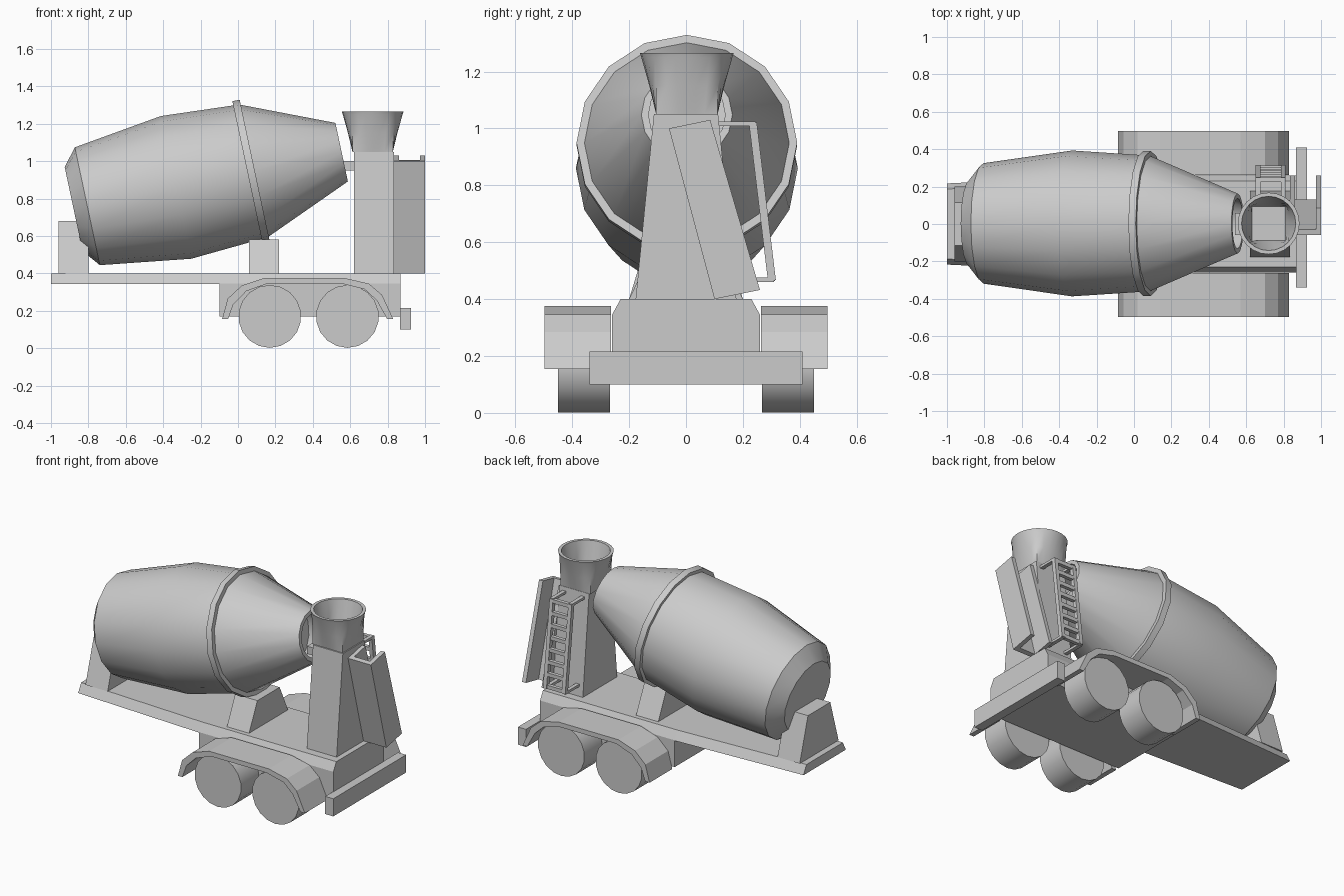
import bpy, bmesh
from math import sin, cos, pi, radians
from mathutils import Vector, Matrix

if "Cube" in bpy.data.objects:
    bpy.data.objects.remove(bpy.data.objects["Cube"])

GREY = (0.6, 0.6, 0.6, 1)
mat = bpy.data.materials.new("plain grey")
mat.use_nodes = True
mat.diffuse_color = GREY
mat.node_tree.nodes["Principled BSDF"].inputs["Base Color"].default_value = GREY


def finish(name, bm, smooth=0):
    bmesh.ops.recalc_face_normals(bm, faces=bm.faces)
    me = bpy.data.meshes.new(name)
    bm.to_mesh(me)
    bm.free()
    me.materials.append(mat)
    ob = bpy.data.objects.new(name, me)
    bpy.context.collection.objects.link(ob)
    if smooth:
        bpy.ops.object.select_all(action='DESELECT')
        ob.select_set(True)
        bpy.context.view_layer.objects.active = ob
        bpy.ops.object.shade_smooth_by_angle(angle=radians(smooth))
    return ob


def loft(name, rings, smooth=0, closed=False):
    """Skin a list of equal-length rings; cap the ends or close the loop."""
    bm = bmesh.new()
    loops = [[bm.verts.new(p) for p in ring] for ring in rings]
    n = len(loops[0])
    pairs = list(zip(loops, loops[1:]))
    if closed:
        pairs.append((loops[-1], loops[0]))
    for a, b in pairs:
        for i in range(n):
            j = (i + 1) % n
            bm.faces.new((a[i], a[j], b[j], b[i]))
    if not closed:
        bm.faces.new(loops[0])
        bm.faces.new(loops[-1])
    return finish(name, bm, smooth)


def extrude_x(name, section, x0, x1):
    return loft(name, [[(x, y, z) for y, z in section] for x in (x0, x1)])


def extrude_y(name, section, y0, y1, smooth=0):
    return loft(name, [[(x, y, z) for x, z in section] for y in (y0, y1)], smooth)


def box(name, x0, x1, y0, y1, z0, z1):
    return extrude_x(name, [(y0, z0), (y1, z0), (y1, z1), (y0, z1)], x0, x1)


def pedestal(name, x0, x1, wide, narrow, z0, z1):
    return extrude_x(name, [(-wide, z0), (wide, z0), (narrow, z1), (-narrow, z1)], x0, x1)


def bar(name, x0, x1, a, b, t):
    """Bar of depth t running between two (y, z) points."""
    a, b = Vector(a), Vector(b)
    d = (b - a).normalized()
    n = Vector((-d.y, d.x)) * t / 2
    return extrude_x(name, [a - n, b - n, b + n, a + n], x0, x1)


# Tapered bed with bevelled sides, and the deep chassis under its front half
def bed_section(x, half, low):
    return [(x, -half, low), (x, half, low), (x, half, 0.345), (x, half - 0.03, 0.4),
            (x, 0.03 - half, 0.4), (x, -half, 0.345)]


loft("bed", [bed_section(-1, 0.217, 0.342), bed_section(-0.1, 0.26, 0.342)])
loft("chassis", [bed_section(-0.1, 0.26, 0.17), bed_section(0.87, 0.26, 0.17)])
box("bumper", 0.867, 0.925, -0.34, 0.41, 0.1, 0.215)

# Drum supports and hopper tower
pedestal("rear_support", -0.96, -0.8, 0.2, 0.115, 0.4, 0.68)
pedestal("middle_support", 0.06, 0.22, 0.2, 0.115, 0.4, 0.58)
pedestal("tower", 0.62, 0.835, 0.177, 0.113, 0.4, 1.05)

# Tilted drum, turned about its own axis
TILT = Matrix.Translation((0.07, 0.003, 0.945)) @ Matrix.Rotation(radians(-12), 4, 'Y')


def turned(name, profile, sides=16, smooth=35, closed=False):
    rings = []
    for s, r in profile:
        rings.append([TILT @ Vector((s, r * sin(2 * pi * i / sides), r * cos(2 * pi * i / sides)))
                      for i in range(sides)])
    return loft(name, rings, smooth, closed)


turned("drum", [(-0.97, 0.23), (-0.895, 0.322), (-0.41, 0.39), (-0.02, 0.365),
                (0.02, 0.36), (0.495, 0.16), (0.495, 0.135), (0.3, 0.2)])
turned("drum_ring", [(-0.02, 0.35), (-0.02, 0.388), (0.02, 0.388), (0.02, 0.35)], closed=True)
box("spout", 0.54, 0.63, -0.06, 0.06, 0.95, 1.0)


# Hopper: square at the foot, round at the rim, hollow inside
def hopper_ring(r, z, squareness, n=24):
    pts = []
    for i in range(n):
        a = 2 * pi * i / n
        c, s = cos(a), sin(a)
        k = r * (1 + squareness * (1 / max(abs(c), abs(s)) - 1))
        pts.append((0.72 + k * c, 0.003 + k * s, z))
    return pts


loft("hopper", [hopper_ring(0.108, 1.05, 1), hopper_ring(0.132, 1.15, 0.4), hopper_ring(0.16, 1.25, 0),
                hopper_ring(0.165, 1.265, 0), hopper_ring(0.145, 1.265, 0),
                hopper_ring(0.115, 1.15, 0.4), hopper_ring(0.09, 1.07, 1)], smooth=40)

# Wheels and mudguards on both sides
arch = [(-0.085, 0.155), (-0.055, 0.265), (0.02, 0.335), (0.14, 0.375),
        (0.57, 0.375), (0.70, 0.345), (0.77, 0.285), (0.83, 0.155)]
inner = [(0.372 + (x - 0.372) * 0.93, z if z < 0.16 else z - 0.03) for x, z in arch]
for side, label in ((-1, "right"), (1, "left")):
    for x, place in ((0.17, "rear"), (0.585, "front")):
        disc = [(x + 0.168 * cos(2 * pi * i / 18 + pi / 18), 0.17 + 0.168 * sin(2 * pi * i / 18 + pi / 18))
                for i in range(18)]
        extrude_y(f"{place}_{label}_wheel", disc, side * 0.267, side * 0.45, 30)
    extrude_y(f"{label}_mudguard", arch + inner[::-1], side * 0.263, side * 0.497)

# Slanted discharge chute: a floor between two walls, open on one side
wall = [(-0.06, 1.0), (0.085, 1.03), (0.26, 0.432), (0.1, 0.4)]
extrude_x("chute_inner_wall", wall, 0.835, 0.86)
extrude_x("chute_outer_wall", wall, 0.972, 1.0)
extrude_x("chute_floor", [(-0.06, 1.0), (-0.03, 1.006), (0.13, 0.406), (0.1, 0.4)], 0.85, 0.985)

# Ladder on the side of the tower
top, foot = Vector((0.235, 1.02)), Vector((0.302, 0.465))
for x in (0.65, 0.785):
    bar("ladder_rail", x, x + 0.025, top, foot, 0.028)
    bar("ladder_top_arm", x, x + 0.025, (0.1, 1.017), (0.245, 1.017), 0.016)
    bar("ladder_foot_arm", x, x + 0.025, (0.15, 0.468), (0.31, 0.468), 0.016)
for i in range(8):
    p = top.lerp(foot, (i + 0.15) / 7.3)
    box("ladder_rung", 0.66, 0.8, p.x - 0.012, p.x + 0.012, p.y - 0.012, p.y + 0.012)
